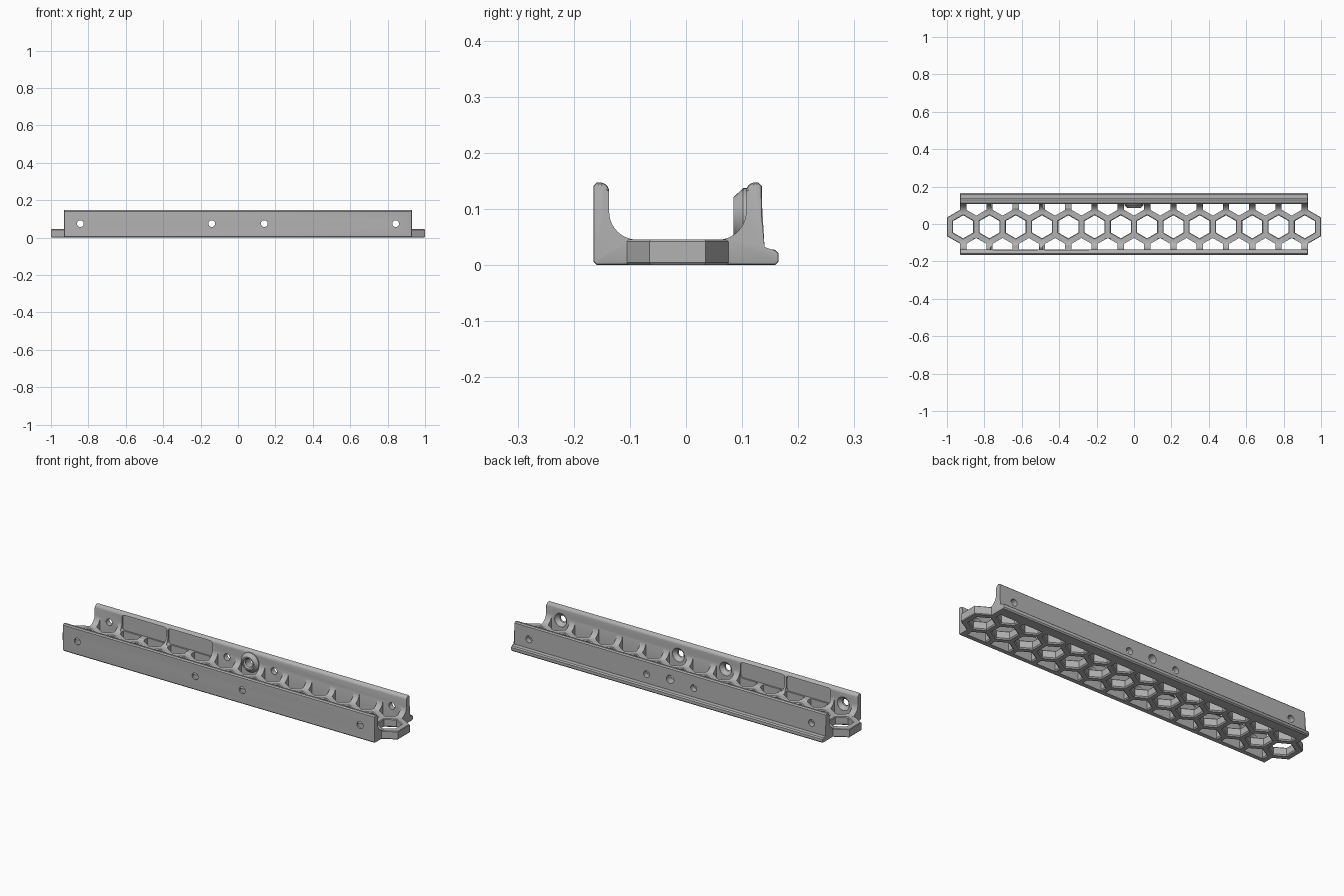
import bpy, bmesh, math
from mathutils import Vector

cube = bpy.data.objects.get("Cube")
if cube:
    bpy.data.objects.remove(cube, do_unlink=True)

MID = -0.015              # y of the channel's centre line
PITCH = 0.1405            # honeycomb spacing
HOLE = 0.0617             # corner radius of a honeycomb opening
HALF = 0.93               # half length of the walls
FLOOR, TOP = 0.045, 0.147
ROW = PITCH * math.sqrt(3) / 2

grey = bpy.data.materials.new("plain grey")
grey.use_nodes = True
grey.diffuse_color = (0.45, 0.45, 0.45, 1)
grey.node_tree.nodes["Principled BSDF"].inputs["Base Color"].default_value = (0.45, 0.45, 0.45, 1)


def finish(bm, name):
    bmesh.ops.recalc_face_normals(bm, faces=bm.faces)
    mesh = bpy.data.meshes.new(name)
    bm.to_mesh(mesh)
    bm.free()
    mesh.materials.append(grey)
    obj = bpy.data.objects.new(name, mesh)
    bpy.context.collection.objects.link(obj)
    return obj


def skin(bm, rings):
    """Closed solid through a list of equal-length point rings."""
    loops = [[bm.verts.new(p) for p in ring] for ring in rings]
    n = len(loops[0])
    for a, b in zip(loops, loops[1:]):
        for i in range(n):
            j = (i + 1) % n
            bm.faces.new((a[i], a[j], b[j], b[i]))
    bm.faces.new(loops[0][::-1])
    bm.faces.new(loops[-1])


def hexagon(r, flat_at=None):
    """Pointed hexagon, optionally halved by a flat upper edge."""
    pts = [(r * math.cos(math.radians(a)), r * math.sin(math.radians(a)))
           for a in range(-150, 210, 60)]
    if flat_at is None:
        return pts
    w = pts[2][0]
    return pts[:3] + [(w, flat_at), (-w, flat_at)]


def prism(bm, x, y, levels, flat_at=None, side=1):
    """Upright hexagon prism; levels are (height, corner radius)."""
    skin(bm, [[(x + px, y + side * py, z) for px, py in hexagon(r, flat_at)]
              for z, r in levels])


def lathe_y(bm, x, z, steps, n=32):
    """Round solid along y; steps are (y, radius)."""
    skin(bm, [[(x + r * math.cos(math.tau * i / n), y, z + r * math.sin(math.tau * i / n))
               for i in range(n)] for y, r in steps])


def arc(cy, cz, r, start, end, n):
    return [(cy + r * math.cos(math.radians(start + (end - start) * i / n)),
             cz + r * math.sin(math.radians(start + (end - start) * i / n)))
            for i in range(n + 1)]


def combine(target, tool, mode):
    mod = target.modifiers.new(tool.name, 'BOOLEAN')
    mod.operation, mod.solver, mod.object = mode, 'EXACT', tool
    bpy.context.view_layer.objects.active = target
    bpy.ops.object.modifier_apply(modifier=mod.name)
    bpy.data.objects.remove(tool, do_unlink=True)


# Channel: U profile with rounded inner corners and a lip behind
c, inner, outer = 0.006, 0.122, 0.15
half = arc(inner - 0.05, FLOOR + 0.05, 0.05, -90, 0, 10)
half += arc(inner + 0.016, TOP - 0.016, 0.016, 180, 90, 6)
front = [(-y, z) for y, z in half][::-1]
profile = ([(-outer + c, 0), (-outer, c), (-outer, TOP - c), (-outer + c, TOP)] + front + half
           + [(outer - c, TOP), (outer, TOP - c), (outer, 0.027), (0.18 - c, 0.027),
              (0.18, 0.027 - c), (0.18, c), (0.18 - c, 0)])
bm = bmesh.new()
skin(bm, [[(x, MID + y, z) for y, z in profile] for x in (-HALF, HALF)])
ends = [e for e in bm.edges if abs(e.verts[0].co.x - e.verts[1].co.x) < 1e-5]
bmesh.ops.bevel(bm, geom=ends, offset=0.005, segments=2, profile=0.5, affect='EDGES')
rail = finish(bm, "honeycomb_channel")

# Protruding end cells
bm = bmesh.new()
for s in (-1, 1):
    prism(bm, s * 6.5 * PITCH, MID, [(0, 0.096), (0.004, 0.1), (FLOOR - 0.003, 0.1), (FLOOR, 0.097)])
combine(rail, finish(bm, "end_cells"), 'UNION')

# Honeycomb openings: full centre row, half cells along both walls
bm = bmesh.new()
wide = HOLE + 0.006
for i in range(14):
    prism(bm, (i - 6.5) * PITCH, MID,
          [(-0.01, wide), (0, wide), (0.006, HOLE), (FLOOR - 0.004, HOLE),
           (FLOOR, HOLE + 0.004), (0.1, HOLE + 0.004)])
for i in range(-6, 7):
    for s in (-1, 1):
        prism(bm, i * PITCH, MID + s * ROW, [(-0.01, wide), (0, wide), (0.006, HOLE), (0.13, HOLE)],
              0.121 - ROW, s)
combine(rail, finish(bm, "cell_cutter"), 'DIFFERENCE')

# Shallow panel recesses on the inside of both walls
bm = bmesh.new()
for x in (-0.635, -0.36):
    for s in (-1, 1):
        w, lo, hi, r = 0.132, 0.052, 0.136, 0.015
        outline = (arc(x + w - r, hi - r, r, 0, 90, 4) + arc(x - w + r, hi - r, r, 90, 180, 4)
                   + arc(x - w + r, lo + r, r, 180, 270, 4) + arc(x + w - r, lo + r, r, 270, 360, 4))
        skin(bm, [[(px, MID + s * y, pz) for px, pz in outline] for y in (0.05, 0.129)])
combine(rail, finish(bm, "recess_cutter"), 'DIFFERENCE')

# Screw holes through both walls, countersunk inside the front wall
bm = bmesh.new()
for x in (-6, -1, 1, 6):
    lathe_y(bm, x * PITCH, 0.075, [(-0.2, 0.018), (-0.155, 0.018), (-0.137, 0.036),
                                   (-0.08, 0.036), (-0.07, 0.018), (0.2, 0.018)])
combine(rail, finish(bm, "screw_cutter"), 'DIFFERENCE')

# Tapered boss inside the back wall with its bore
bm = bmesh.new()
lathe_y(bm, 0, 0.085, [(0.085, 0.036), (0.102, 0.052), (0.125, 0.052)])
combine(rail, finish(bm, "boss"), 'UNION')
bm = bmesh.new()
lathe_y(bm, 0, 0.085, [(0.06, 0.029), (0.088, 0.029), (0.094, 0.022), (0.2, 0.022)])
combine(rail, finish(bm, "bore_cutter"), 'DIFFERENCE')

bpy.ops.object.select_all(action='DESELECT')
rail.select_set(True)
bpy.context.view_layer.objects.active = rail
bpy.ops.object.shade_smooth_by_angle(angle=math.radians(25))
